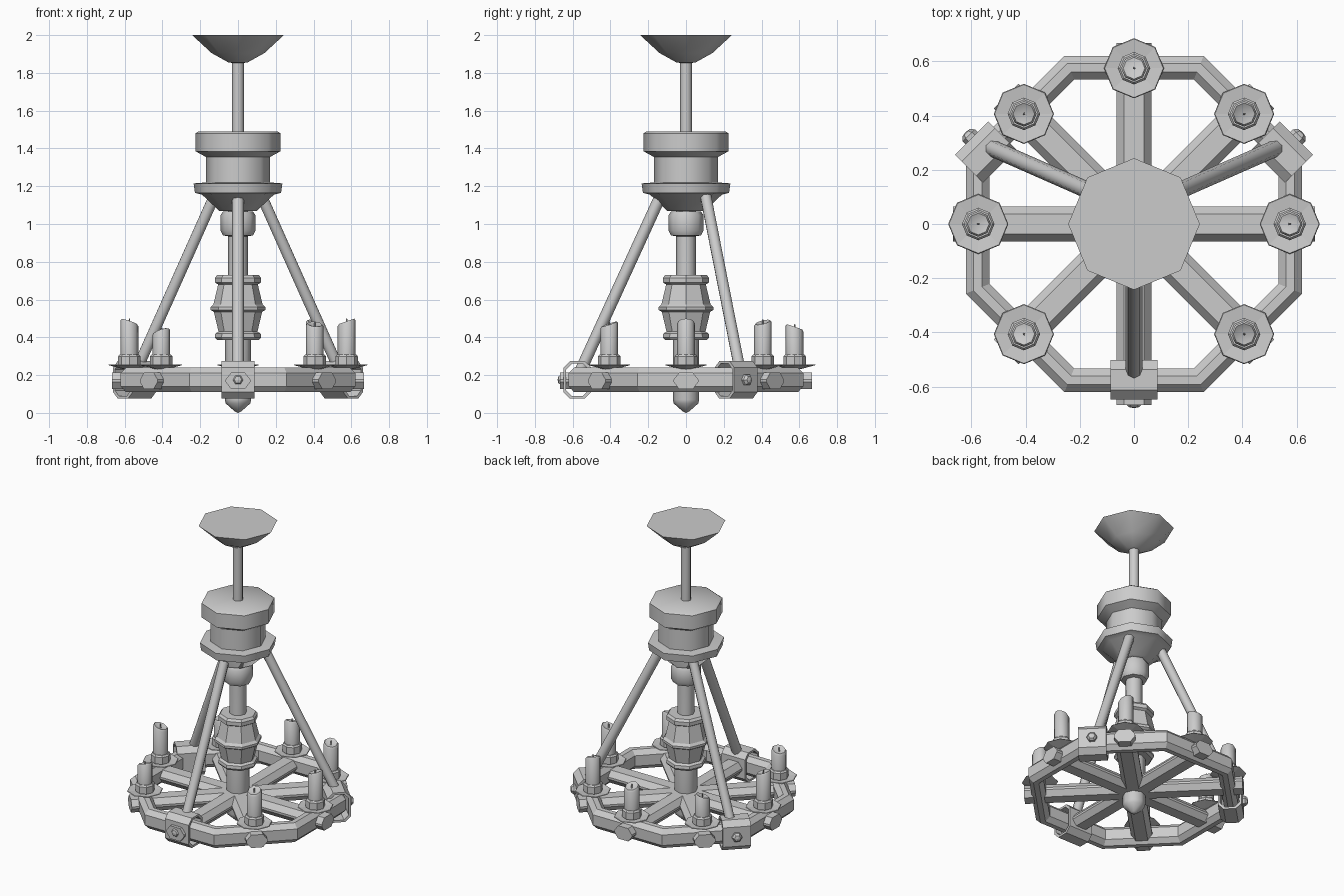
import bpy, bmesh
from math import sin, cos, pi, radians
from mathutils import Vector, Matrix

if "Cube" in bpy.data.objects:
    bpy.data.objects.remove(bpy.data.objects["Cube"])


def finish(name, bm, mat=None, smooth=None):
    bmesh.ops.remove_doubles(bm, verts=bm.verts, dist=1e-5)
    bmesh.ops.recalc_face_normals(bm, faces=bm.faces)
    if mat:
        bm.transform(mat)
    me = bpy.data.meshes.new(name)
    bm.to_mesh(me)
    bm.free()
    if smooth:
        me.shade_smooth()
        me.set_sharp_from_angle(angle=radians(smooth))
    ob = bpy.data.objects.new(name, me)
    bpy.context.collection.objects.link(ob)
    return ob


def lathe(name, prof, n=8, phase=0.0, closed=False, mat=None, smooth=None, edit=None):
    """Revolve (radius, z) points around z in n flat steps."""
    bm = bmesh.new()
    rings = [[bm.verts.new((r * cos(phase + 2 * pi * i / n), r * sin(phase + 2 * pi * i / n), z))
              for i in range(n)] for r, z in prof]
    for a in range(len(rings) if closed else len(rings) - 1):
        p, q = rings[a], rings[(a + 1) % len(rings)]
        for i in range(n):
            j = (i + 1) % n
            bm.faces.new((p[i], p[j], q[j], q[i]))
    if edit:
        for v in bm.verts:
            edit(v)
    return finish(name, bm, mat, smooth)


def chamfered(cx, cy, w, h, a, b):
    """Eight-point rectangle outline with cut corners."""
    return [(cx - w, cy - h + b), (cx - w + a, cy - h), (cx + w - a, cy - h), (cx + w, cy - h + b),
            (cx + w, cy + h - b), (cx + w - a, cy + h), (cx - w + a, cy + h), (cx - w, cy + h - b)]


def bar(name, outline, x0, x1, mat, inner=None):
    """Extrude a (y, z) outline along x; an inner outline makes it a tube."""
    bm = bmesh.new()
    n = len(outline)

    def loop(pts, x):
        return [bm.verts.new((x, y, z)) for y, z in pts]

    def wall(p, q):
        for i in range(n):
            j = (i + 1) % n
            bm.faces.new((p[i], p[j], q[j], q[i]))
    a, b = loop(outline, x0), loop(outline, x1)
    wall(a, b)
    if inner:
        c, d = loop(inner, x0), loop(inner, x1)
        wall(c, d)
        wall(a, c)
        wall(b, d)
    else:
        bm.faces.new(a)
        bm.faces.new(b)
    return finish(name, bm, mat)


def rod(name, a, b, r):
    a, b = Vector(a), Vector(b)
    d = b - a
    mat = Matrix.Translation(a) @ d.to_track_quat('Z', 'Y').to_matrix().to_4x4()
    return lathe(name, [(0, 0), (r, 0), (r, d.length), (0, d.length)], mat=mat, smooth=50)


def spin(deg):
    return Matrix.Rotation(radians(deg), 4, 'Z')


# ceiling canopy, hanging rod and top hub
lathe("ceiling_canopy", [(0, 1.85), (.05, 1.855), (.14, 1.905), (.243, 2), (0, 2)], smooth=50)
lathe("hanging_rod", [(0, 1.45), (.032, 1.45), (.032, 1.87), (0, 1.87)], smooth=50)
lathe("top_hub", [(0, 1.07), (.10, 1.07), (.19, 1.155), (.228, 1.165), (.235, 1.215), (.17, 1.22),
                  (.17, 1.355), (.225, 1.385), (.225, 1.48), (.21, 1.49), (0, 1.49)], smooth=50)

# central column with collar, barrel and finial
lathe("column", [(0, 0), (.02, .01), (.065, .05), (.07, .07), (.07, .40), (.052, .72), (.052, 1.1), (0, 1.1)],
      smooth=50)
lathe("column_collar", [(.052, .935), (.08, .94), (.093, .965), (.093, 1.045), (.08, 1.065), (0, 1.065)], smooth=50)
lathe("barrel", [(0, .385), (.11, .385), (.123, .40), (.12, .42), (.103, .43), (.128, .535), (.145, .545),
                 (.145, .56), (.13, .575), (.105, .68), (.122, .69), (.122, .715), (.11, .73), (0, .73)])

# eight-sided wheel rim with a bevelled section
k = 1 / cos(pi / 8)
lathe("wheel_rim", [(r * k, z) for r, z in chamfered(.577, .175, .044, .065, .028, .03)],
      phase=pi / 8, closed=True)

# four full-length bars make the eight spokes
for i in range(4):
    bar("spoke_%d" % i, chamfered(0, .17, .065, .043, .028, .036), -.668, .668, spin(45 * i))

# candles on drip plates, none at the front
tops = {0: .50, 45: .495, 90: .47, 135: .45, 180: .50, 225: .45, 315: .485}
for n, (ang, top) in enumerate(tops.items()):
    at = Matrix.Translation((.575 * cos(radians(ang)), .575 * sin(radians(ang)), 0))
    lathe("drip_plate_%d" % n, [(0, .225), (.045, .235), (.111, .253), (.108, .257), (.05, .25), (0, .25)], mat=at)
    lathe("candle_holder_%d" % n, [(0, .24), (.052, .24), (.06, .255), (.06, .298), (.052, .308), (0, .308)], mat=at)
    sx, sy = cos(2.4 * n), sin(2.4 * n)

    def slant(v):
        if v.co.z > .4:
            v.co.z += .35 * (v.co.x * sx + v.co.y * sy)
    lathe("candle_%d" % n, [(0, .29), (.047, .29), (.047, top - .025), (.04, top - .015), (0, top - .03)],
          mat=at, smooth=50, edit=slant)
    lathe("wick_%d" % n, [(0, top - .04), (.005, top - .04), (.004, top - .002), (0, top)], n=5, mat=at)

# rim brackets with bolts: one at the front, two on the diagonal flats
for n, (ang, shift) in enumerate([(-90, 0), (45, -.2), (135, .2)]):
    # local frame: x along the rim, y outwards
    m = spin(ang - 90) @ Matrix.Translation((-shift, 0, 0))
    bar("bracket_%d" % n, chamfered(.575, .175, .073, .1, .035, .035), -.087, .087, m,
        chamfered(.575, .175, .059, .086, .03, .03))
    face = m @ Matrix.Translation((0, .64, .175)) @ Matrix.Rotation(-pi / 2, 4, 'X')
    lathe("bolt_%d" % n, [(0, 0), (.032, 0), (.032, .022), (.02, .036), (0, .04)], n=6, mat=face)

# three support rods
for n, (a, b) in enumerate([((0, -.56, .22), (0, -.125, 1.17)),
                            ((.535, .285, .23), (.115, .1, 1.17)),
                            ((-.535, .285, .23), (-.115, .1, 1.17))]):
    rod("support_rod_%d" % n, a, b, .031)
